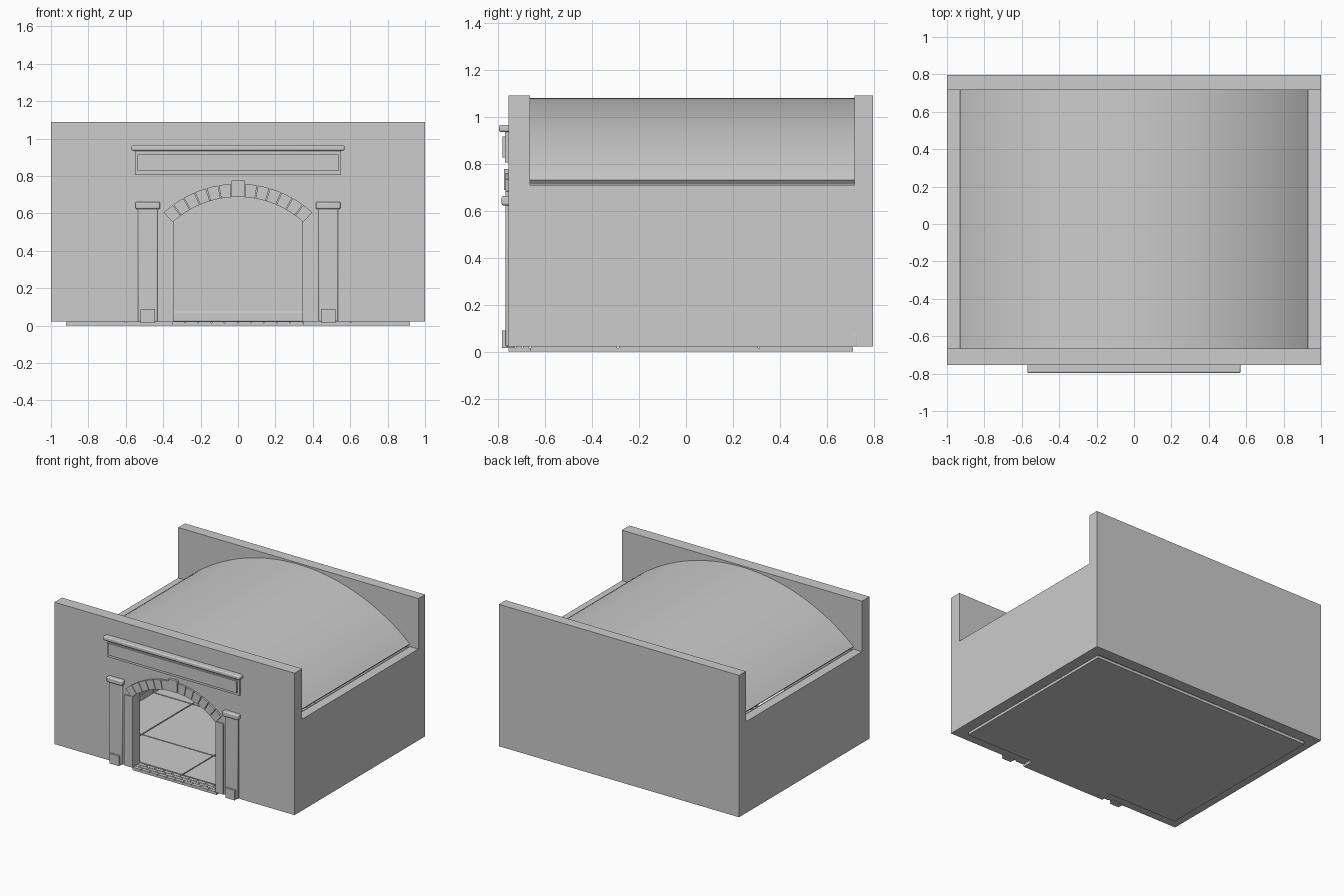
import bpy, bmesh, math

if "Cube" in bpy.data.objects:
    bpy.data.objects.remove(bpy.data.objects["Cube"])

GREY = bpy.data.materials.new("light_grey_plaster")
GREY.diffuse_color = (0.604, 0.604, 0.604, 1)
GREY.use_nodes = True
GREY.node_tree.nodes["Principled BSDF"].inputs["Base Color"].default_value = GREY.diffuse_color


def finish(name, bm, bevel=0.0, segments=2, smooth=False):
    bmesh.ops.recalc_face_normals(bm, faces=bm.faces[:])
    mesh = bpy.data.meshes.new(name)
    bm.to_mesh(mesh)
    bm.free()
    mesh.materials.append(GREY)
    ob = bpy.data.objects.new(name, mesh)
    bpy.context.collection.objects.link(ob)
    if bevel:
        mod = ob.modifiers.new("soft_edges", 'BEVEL')
        mod.width, mod.segments = bevel, segments
    if smooth:
        bpy.ops.object.select_all(action='DESELECT')
        ob.select_set(True)
        bpy.context.view_layer.objects.active = ob
        bpy.ops.object.shade_smooth_by_angle(angle=math.radians(30))
    return ob


def add_box(bm, x0, x1, y0, y1, z0, z1):
    verts = bmesh.ops.create_cube(bm, size=1)["verts"]
    for v in verts:
        v.co = (x1 if v.co.x > 0 else x0,
                y1 if v.co.y > 0 else y0,
                z1 if v.co.z > 0 else z0)


def box(name, *dims, **kw):
    bm = bmesh.new()
    add_box(bm, *dims)
    return finish(name, bm, **kw)


def add_prism(bm, pts, y0, y1):
    face = bm.faces.new([bm.verts.new((x, y0, z)) for x, z in pts])
    ext = bmesh.ops.extrude_face_region(bm, geom=[face])
    for v in ext["geom"]:
        if isinstance(v, bmesh.types.BMVert):
            v.co.y = y1


def prism(name, pts, y0, y1, **kw):
    bm = bmesh.new()
    add_prism(bm, pts, y0, y1)
    return finish(name, bm, **kw)


def arc(radius, cz, a0, a1, n):
    """Points from angle a0 to a1, measured from straight up."""
    return [(radius * math.sin(a0 + (a1 - a0) * i / n),
             cz + radius * math.cos(a0 + (a1 - a0) * i / n)) for i in range(n + 1)]


FRONT, INNER_F, INNER_B, BACK = -0.755, -0.665, 0.717, 0.797
BASE, SIDE_TOP, WALL_TOP = 0.022, 0.71, 1.09

# Front wall with an arched doorway
R_IN, R_OUT, ARCH_Z = 0.521, 0.59, 0.169
spread = math.asin(0.35 / R_IN)
opening = [(-0.35, BASE)] + arc(R_IN, ARCH_Z, -spread, spread, 24) + [(0.35, BASE)]
prism("front_wall", [(-1, WALL_TOP), (-1, BASE)] + opening + [(1, BASE), (1, WALL_TOP)],
      FRONT, INNER_F)

# Back and side walls
box("back_wall", -1, 1, INNER_B, BACK, BASE, WALL_TOP)
for s, side in ((-1, "left"), (1, "right")):
    box(side + "_wall", *sorted((s * 0.93, s)), INNER_F, INNER_B, BASE, SIDE_TOP)

# Rounded skirting along the foot of the back wall
prism("back_skirting", [(-1.001, BASE), (1.001, BASE), (1.001, 0.077), (-1.001, 0.077)],
      0.709, 0.732, bevel=0.006)

# Barrel roof shell
R_ROOF, ROOF_Z, THICK = 1.411, -0.331, 0.025
half = math.asin(0.93 / R_ROOF)
prism("barrel_roof", arc(R_ROOF, ROOF_Z, -half, half, 48)
      + arc(R_ROOF - THICK, ROOF_Z, half, -half, 48), INNER_F, INNER_B, smooth=True)

# Brick courses lining the side walls
ROWS, LENGTH, GAP = 15, 0.1382, 0.005
height = (SIDE_TOP - BASE) / ROWS
for s, side in ((-1, "left"), (1, "right")):
    bm = bmesh.new()
    for r in range(ROWS):
        y = INNER_F - (LENGTH / 2 if r % 2 else 0)
        while y < INNER_B - 0.01:
            y0, y1 = max(y, INNER_F), min(y + LENGTH - GAP, INNER_B)
            z = BASE + r * height
            add_box(bm, *sorted((s * 0.917, s * 0.93)), y0, y1, z, z + height - GAP)
            y += LENGTH
    finish(side + "_inner_bricks", bm)

# Floor bed with large paving slabs
box("floor_bed", -0.92, 0.92, INNER_F, 0.712, 0, 0.016)
bm = bmesh.new()
xs, ys = (-0.92, -0.6, 0, 0.6, 0.92), (INNER_F, -0.29, 0.31, 0.712)
for x0, x1 in zip(xs, xs[1:]):
    for y0, y1 in zip(ys, ys[1:]):
        add_box(bm, x0 + 0.004, x1 - 0.004, y0 + 0.004, y1 - 0.004, 0.016, 0.024)
finish("paving_slabs", bm)

# Doorway threshold laid in small bricks
box("threshold_bed", -0.35, 0.35, FRONT, INNER_F, 0, 0.014)
bm = bmesh.new()
for r in range(3):
    x = -0.35 - (0.035 if r % 2 else 0)
    while x < 0.345:
        add_box(bm, max(x, -0.35), min(x + 0.066, 0.35),
                FRONT + r * 0.03, FRONT + r * 0.03 + 0.026, 0.014, 0.022)
        x += 0.07
finish("threshold_bricks", bm)

# Arch stones either side of a keystone
bm = bmesh.new()
key = 0.034 / R_IN
end = math.radians(42.5)
step = (end - key) / 6
for s in (-1, 1):
    for i in range(6):
        a0, a1 = s * (key + i * step + 0.004), s * (key + (i + 1) * step - 0.004)
        add_prism(bm, arc(R_IN - 0.002, ARCH_Z, a0, a1, 2) + arc(R_OUT, ARCH_Z, a1, a0, 2),
                  -0.769, FRONT + 0.03)
finish("arch_stones", bm)
box("keystone", -0.035, 0.035, -0.774, FRONT + 0.03, 0.689, 0.777)

# Door jambs and pilasters, mirrored
for s, side in ((-1, "left"), (1, "right")):
    def part(name, x0, x1, y0, z0, z1, bevel=0.0):
        box(side + name, *sorted((s * x0, s * x1)), y0, FRONT + 0.02, z0, z1,
            bevel=bevel, smooth=bevel > 0)
    part("_door_jamb", 0.345, 0.411, -0.763, BASE, 0.555)
    part("_pilaster_shaft", 0.43, 0.535, -0.768, BASE, 0.63, 0.006)
    part("_pilaster_base", 0.443, 0.52, -0.783, 0.015, 0.09)
    part("_pilaster_capital", 0.417, 0.548, -0.786, 0.623, 0.662, 0.008)

# Sign board with raised panel and cornice above the door
box("sign_board", -0.55, 0.55, -0.77, FRONT + 0.01, 0.805, 0.937)
box("sign_panel", -0.537, 0.537, -0.782, -0.765, 0.826, 0.916)
box("sign_cornice", -0.57, 0.57, -0.797, FRONT + 0.01, 0.935, 0.965, bevel=0.008, smooth=True)
